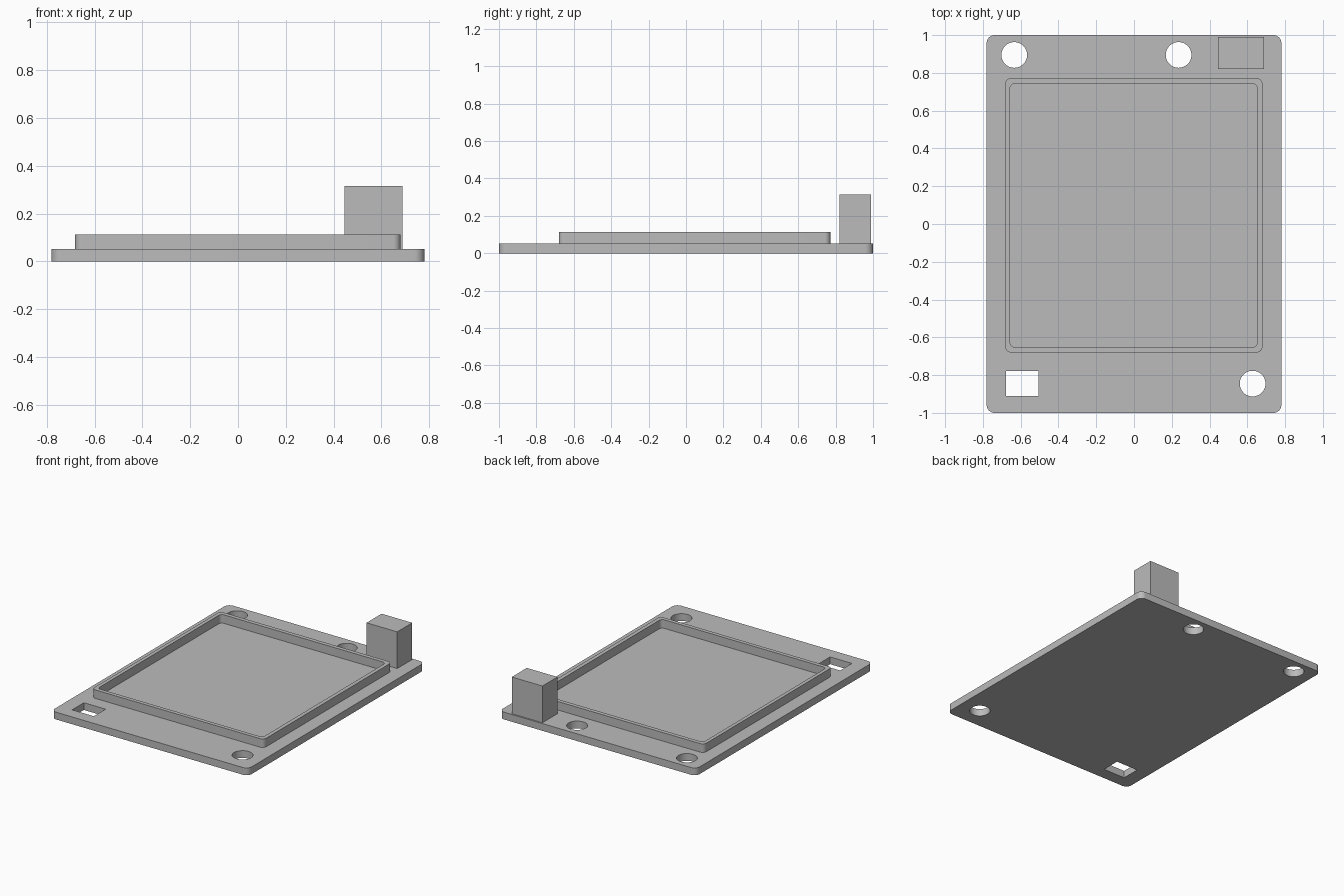
import bpy
import bmesh
from math import cos, sin, pi, radians
from mathutils import Vector

cube = bpy.data.objects.get("Cube")
if cube:
    bpy.data.objects.remove(cube, do_unlink=True)

grey = bpy.data.materials.new("plain grey")
grey.use_nodes = True
grey.diffuse_color = (0.5, 0.5, 0.5, 1)
grey.node_tree.nodes["Principled BSDF"].inputs["Base Color"].default_value = (0.5, 0.5, 0.5, 1)


def rect(x0, x1, y0, y1, r=0, steps=8):
    """Rectangle outline, with rounded corners where r > 0."""
    if r == 0:
        return [(x0, y0), (x1, y0), (x1, y1), (x0, y1)]
    centres = [(x1 - r, y1 - r), (x0 + r, y1 - r), (x0 + r, y0 + r), (x1 - r, y0 + r)]
    return [(cx + r * cos((q + i / steps) * pi / 2), cy + r * sin((q + i / steps) * pi / 2))
            for q, (cx, cy) in enumerate(centres) for i in range(steps + 1)]


def circle(cx, cy, r, n=48):
    return [(cx + r * cos(2 * pi * i / n), cy + r * sin(2 * pi * i / n)) for i in range(n)]


def slab(name, loops, z0, z1):
    """Fill an outline, leaving the later loops as holes, and extrude it upward."""
    bm = bmesh.new()
    edges = []
    for loop in loops:
        verts = [bm.verts.new((x, y, z0)) for x, y in loop]
        edges += [bm.edges.new((v, verts[i - 1])) for i, v in enumerate(verts)]
    bmesh.ops.triangle_fill(bm, edges=edges, use_beauty=True, normal=Vector((0, 0, 1)))
    top = bmesh.ops.extrude_face_region(bm, geom=bm.faces[:])["geom"]
    bmesh.ops.translate(bm, vec=(0, 0, z1 - z0),
                        verts=[g for g in top if isinstance(g, bmesh.types.BMVert)])
    bmesh.ops.recalc_face_normals(bm, faces=bm.faces[:])
    mesh = bpy.data.meshes.new(name)
    bm.to_mesh(mesh)
    bm.free()
    mesh.materials.append(grey)
    obj = bpy.data.objects.new(name, mesh)
    bpy.context.collection.objects.link(obj)
    bpy.ops.object.select_all(action='DESELECT')
    obj.select_set(True)
    bpy.context.view_layer.objects.active = obj
    bpy.ops.object.shade_smooth_by_angle(angle=radians(30))
    return obj


# Base plate with three round holes and one rectangular slot
holes = [circle(x, y, 0.068) for x, y in ((-0.634, 0.895), (0.236, 0.895), (0.628, -0.845))]
slot = rect(-0.678, -0.505, -0.91, -0.777)
slab("base_plate", [rect(-0.78, 0.78, -1, 1, 0.042), slot] + holes, 0, 0.052)

# Raised rim around the shallow tray
slab("tray_rim", [rect(-0.682, 0.68, -0.68, 0.772, 0.03),
                  rect(-0.656, 0.652, -0.652, 0.743, 0.025)], 0.052, 0.113)

# Upright block at the back corner
slab("corner_block", [rect(0.445, 0.688, 0.82, 0.99)], 0.052, 0.315)
